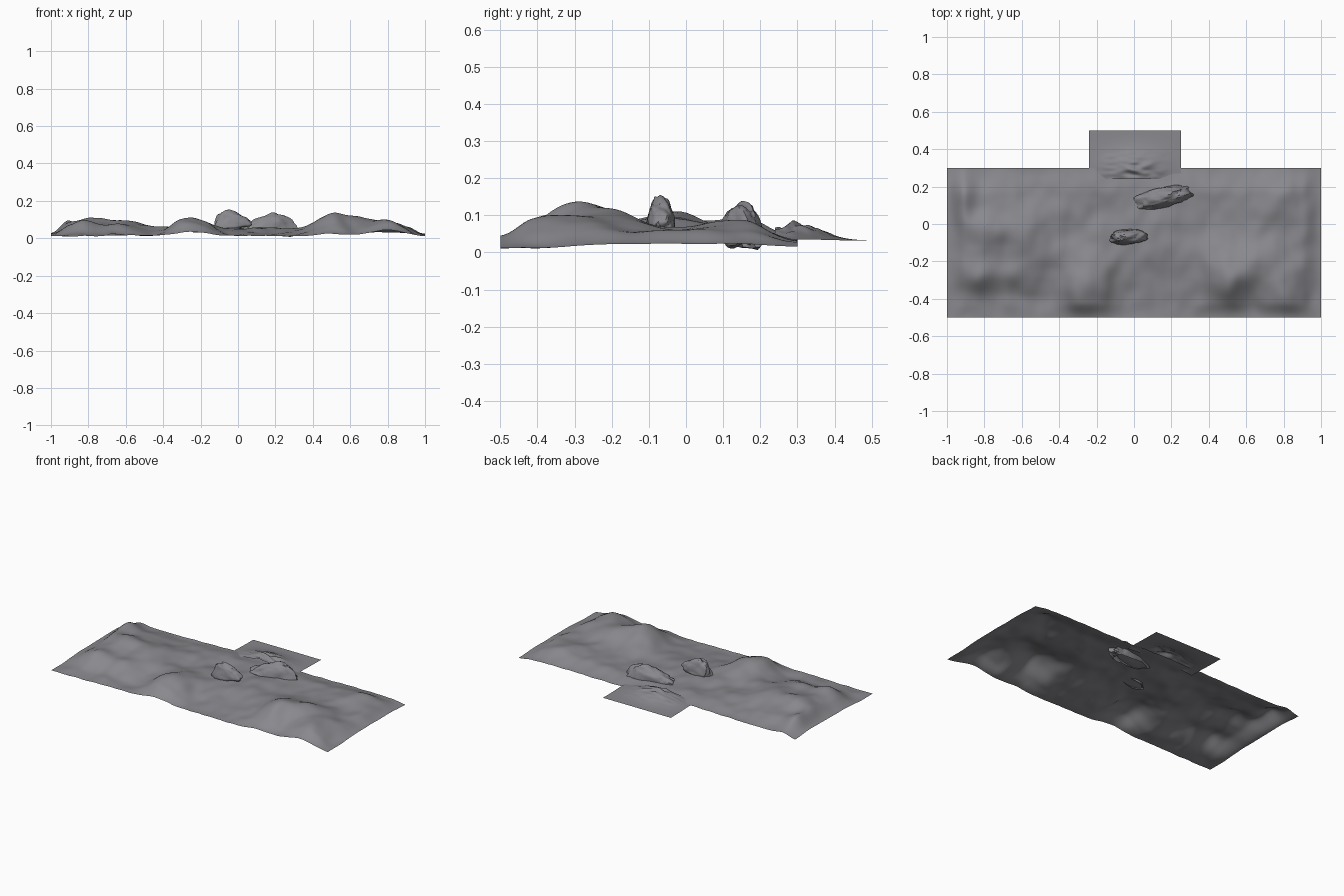
import bpy, bmesh, math
from mathutils import Vector, noise

if "Cube" in bpy.data.objects:
    bpy.data.objects.remove(bpy.data.objects["Cube"])

# Terrain mounds: x, y, width x, width y, height
MOUNDS = [
    (0.51, -0.30, 0.085, 0.10, 0.108), (0.80, -0.38, 0.08, 0.13, 0.085),
    (0.66, -0.20, 0.06, 0.10, 0.045), (-0.29, -0.36, 0.07, 0.10, 0.08),
    (-0.18, -0.30, 0.06, 0.12, 0.05), (-0.79, -0.03, 0.08, 0.08, 0.06),
    (-0.58, -0.04, 0.08, 0.08, 0.045), (-0.83, -0.27, 0.07, 0.07, 0.06),
    (-0.62, -0.27, 0.07, 0.07, 0.045), (-0.93, 0.15, 0.05, 0.10, 0.04),
    (0.78, 0.15, 0.09, 0.10, 0.03),
]
GREY = bpy.data.materials.new("dark_stone")
GREY.diffuse_color = (0.25, 0.25, 0.27, 1)
GREY.use_nodes = True
GREY.node_tree.nodes["Principled BSDF"].inputs["Base Color"].default_value = GREY.diffuse_color


def bump(x, y, m):
    return m[4] * math.exp(-((x - m[0]) / m[2]) ** 2 / 2 - ((y - m[1]) / m[3]) ** 2 / 2)


def smooth(t):
    t = min(1.0, max(0.0, t))
    return t * t * (3 - 2 * t)


def ground_height(x, y):
    z = 0.016 + sum(bump(x, y, m) for m in MOUNDS)
    # broad swell through the middle and back
    z += 0.036 * smooth((y + 0.42) / 0.3)
    z += 0.012 * noise.noise(Vector((x * 6, y * 8, 1.3)))
    z += 0.007 * noise.noise(Vector((x * 14, y * 10, 4.1)))
    # ease down towards the borders, less at the ledge
    sides = 0.3 + 0.7 * smooth((1 - abs(x)) / 0.1)
    front = 0.6 + 0.4 * smooth((y + 0.5) / 0.08)
    keep = 0.5 + 0.2 * math.exp(-(x / 0.3) ** 2)
    back = keep + (1 - keep) * smooth((0.3 - y) / 0.14)
    return 0.01 + max(0, z - 0.01) * sides * front * back


def patch_height(x, y):
    z = 0.032 + 0.045 * math.exp(-(x / 0.11) ** 2 / 2 - ((y - 0.3) / 0.065) ** 2 / 2)
    fade = max(0, 1 - abs(y - 0.29) / 0.12) * max(0, 1 - abs(x) / 0.2)
    return z + 0.022 * fade * noise.noise(Vector((x * 16, y * 40, 2)))


def finish(name, bm, angle=60):
    mesh = bpy.data.meshes.new(name)
    bm.to_mesh(mesh)
    bm.free()
    mesh.materials.append(GREY)
    ob = bpy.data.objects.new(name, mesh)
    bpy.context.collection.objects.link(ob)
    bpy.ops.object.select_all(action='DESELECT')
    ob.select_set(True)
    bpy.context.view_layer.objects.active = ob
    bpy.ops.object.shade_smooth_by_angle(angle=math.radians(angle))
    return ob


def sheet(name, x0, x1, y0, y1, nx, ny, height):
    bm = bmesh.new()
    bmesh.ops.create_grid(bm, x_segments=nx, y_segments=ny, size=0.5)
    for v in bm.verts:
        x = x0 + (v.co.x + 0.5) * (x1 - x0)
        y = y0 + (v.co.y + 0.5) * (y1 - y0)
        v.co = (x, y, height(x, y))
    return finish(name, bm)


def rock(name, centre, size, turn, lean, seed, floor):
    # boulder: open-bottomed squared-off sphere, roughened, long axis turned about z
    bm = bmesh.new()
    bmesh.ops.create_icosphere(bm, subdivisions=4, radius=1)
    low = [v for v in bm.verts if v.co.z < -0.75]
    bmesh.ops.delete(bm, geom=low, context='VERTS')
    c, s = math.cos(turn), math.sin(turn)
    for v in bm.verts:
        d = v.co.normalized()
        p = Vector([math.copysign(abs(k) ** 0.8, k) for k in d])
        p *= 1 + 0.2 * noise.noise(d * 1.8 + Vector((seed, 0, 0))) \
            + 0.08 * noise.noise(d * 5 + Vector((0, seed, 0)))
        taper = 1 - 0.3 * p.z
        x, y = p.x * size[0] * taper, p.y * size[1] * taper
        z = p.z * size[2] * (1 + lean * p.x)
        v.co = (centre[0] + c * x - s * y, centre[1] + s * x + c * y,
                max(floor, centre[2] + z))
    return finish(name, bm, 40)


# Main ground, back ledge and two boulders
sheet("ground", -1, 1, -0.5, 0.3, 160, 64, ground_height)
sheet("back_ledge", -0.24, 0.25, 0.24, 0.5, 60, 40, patch_height)
rock("small_boulder", (-0.03, -0.068, 0.09), (0.09, 0.036, 0.054), 0.05, -0.35, 3.7, 0.04)
rock("large_boulder", (0.16, 0.145, 0.066), (0.14, 0.05, 0.06), 0.2, 0.45, 8.2, 0.0)
